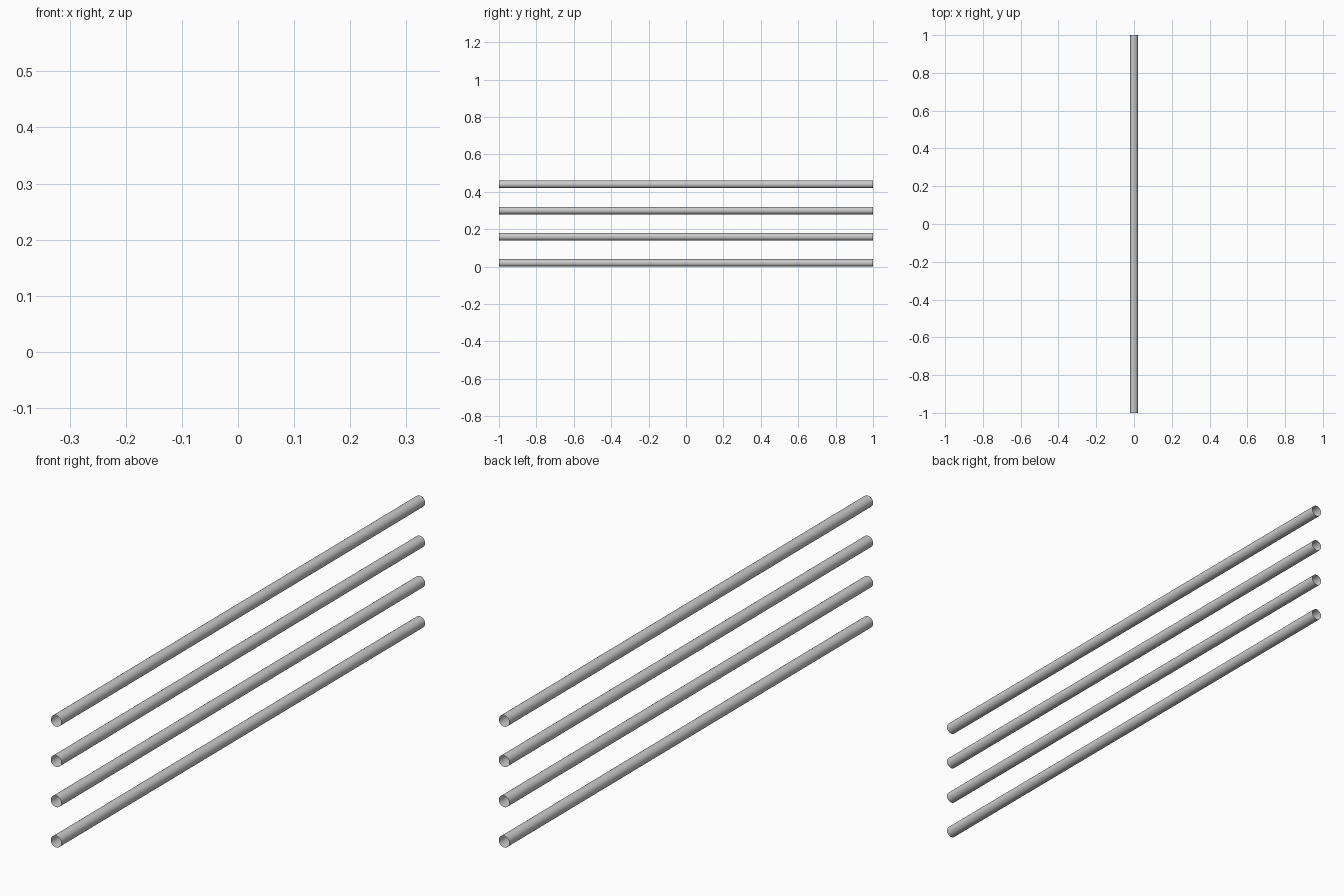
import bpy
from math import pi

if "Cube" in bpy.data.objects:
    bpy.data.objects.remove(bpy.data.objects["Cube"])

RADIUS = 0.02
LENGTH = 2.0
SPACING = 0.14


def rail(index):
    # Open-ended thin tube lying along y
    bpy.ops.mesh.primitive_cylinder_add(
        vertices=24, radius=RADIUS, depth=LENGTH, end_fill_type='NOTHING',
        location=(0, 0, RADIUS + index * SPACING), rotation=(pi / 2, 0, 0))
    tube = bpy.context.object
    tube.name = f"rail_{index + 1}"
    bpy.ops.object.shade_smooth_by_angle()


# Four stacked rails
for i in range(4):
    rail(i)
